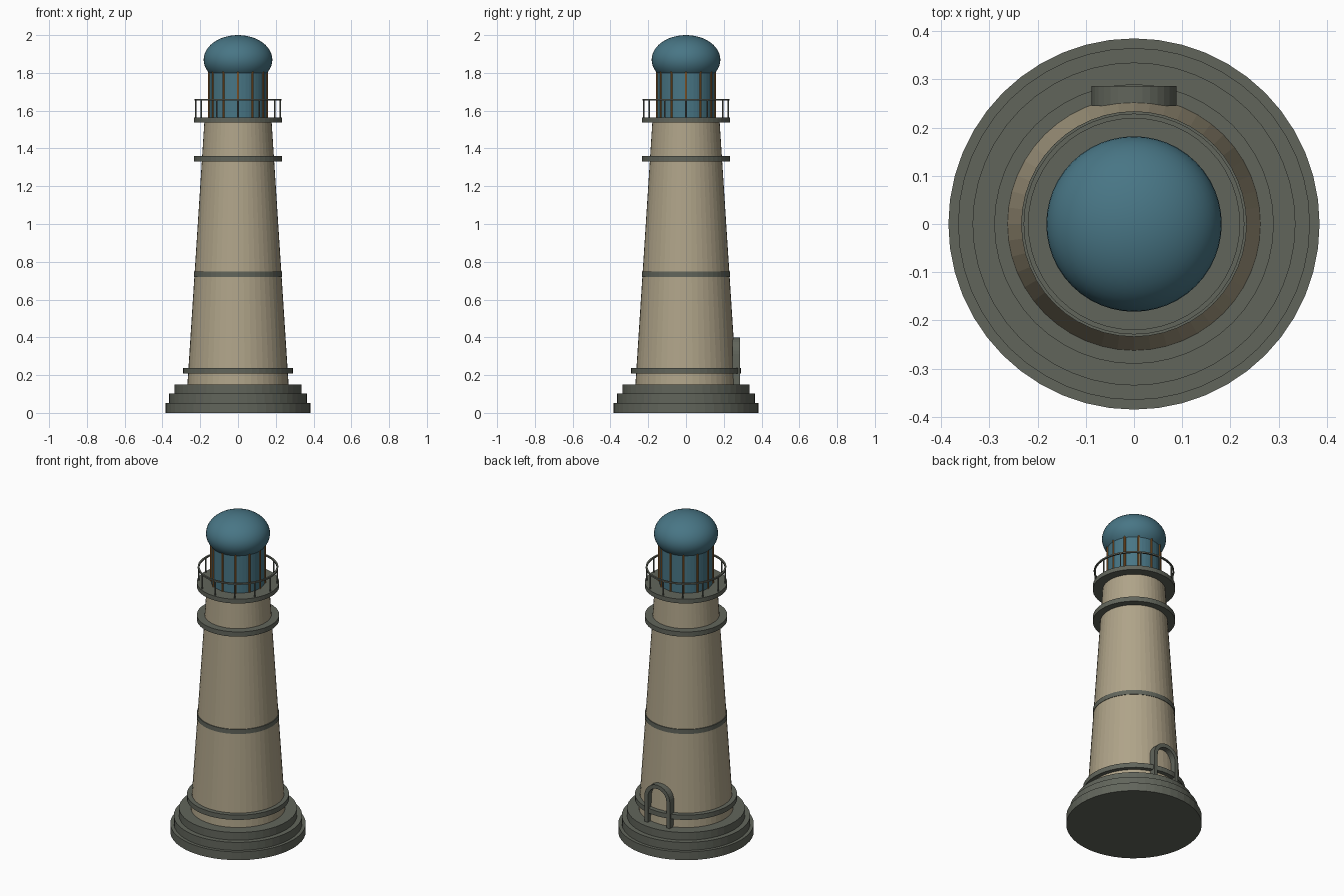
import bpy, bmesh, math
from mathutils import Matrix

if "Cube" in bpy.data.objects:
    bpy.data.objects.remove(bpy.data.objects["Cube"])


def material(name, rgb):
    m = bpy.data.materials.new(name)
    m.diffuse_color = (*rgb, 1)
    m.use_nodes = True
    m.node_tree.nodes["Principled BSDF"].inputs["Base Color"].default_value = m.diffuse_color
    return m


STONE = material("warm stone", (0.43, 0.37, 0.25))
GREY = material("dark grey stone", (0.12, 0.13, 0.105))
BLUE = material("teal blue", (0.065, 0.18, 0.235))
BRASS = material("brass brown", (0.34, 0.14, 0.03))
SIDES = 48


def finish(name, bm, mat, smooth=False):
    bmesh.ops.recalc_face_normals(bm, faces=bm.faces)
    for f in bm.faces:
        f.smooth = smooth
    me = bpy.data.meshes.new(name)
    bm.to_mesh(me)
    bm.free()
    me.materials.append(mat)
    ob = bpy.data.objects.new(name, me)
    bpy.context.collection.objects.link(ob)
    return ob


def add_cone(bm, r1, r2, z0, z1, x=0, y=0, sides=SIDES):
    bmesh.ops.create_cone(bm, cap_ends=True, segments=sides, radius1=r1, radius2=r2,
                          depth=z1 - z0, matrix=Matrix.Translation((x, y, (z0 + z1) / 2)))


def drum(name, r1, r2, z0, z1, mat):
    bm = bmesh.new()
    add_cone(bm, r1, r2, z0, z1)
    return finish(name, bm, mat)


def ring_of_posts(name, count, radius, post_r, z0, z1, mat):
    bm = bmesh.new()
    for i in range(count):
        a = math.tau * i / count
        add_cone(bm, post_r, post_r, z0, z1, radius * math.sin(a), radius * math.cos(a), 8)
    return finish(name, bm, mat)


# Stepped base
for i, (r, z) in enumerate([(0.385, 0.0), (0.365, 0.05), (0.335, 0.10)]):
    drum(f"base_step_{i + 1}", r, r, z, z + 0.052 if i < 2 else 0.15, GREY)

# Tapered tower and its bands
drum("tower", 0.268, 0.178, 0.148, 1.542, STONE)
for name, r, z0, z1 in [("lower_band", 0.29, 0.208, 0.238), ("middle_band", 0.234, 0.72, 0.748),
                        ("upper_band", 0.234, 1.33, 1.36), ("gallery_floor", 0.234, 1.538, 1.565)]:
    drum(name, r, r, z0, z1, GREY)

# Gallery railing
ring_of_posts("railing_posts", 12, 0.224, 0.004, 1.56, 1.658, GREY)
bm = bmesh.new()
loop = []
for i in range(SIDES):
    a = math.tau * i / SIDES
    loop.append([bm.verts.new((r * math.cos(a), r * math.sin(a), z))
                 for r, z in [(0.219, 1.653), (0.229, 1.653), (0.229, 1.662), (0.219, 1.662)]])
for i in range(SIDES):
    p, q = loop[i], loop[(i + 1) % SIDES]
    for j in range(4):
        k = (j + 1) % 4
        bm.faces.new((p[j], q[j], q[k], p[k]))
finish("railing_top", bm, GREY)

# Lantern room with glazing bars
drum("lantern_glass", 0.152, 0.152, 1.56, 1.82, BLUE)
ring_of_posts("lantern_bars", 12, 0.153, 0.006, 1.56, 1.815, BRASS)

# Dome: flattened sphere
bm = bmesh.new()
bmesh.ops.create_uvsphere(bm, u_segments=SIDES, v_segments=24, radius=1,
                          matrix=Matrix.Translation((0, 0, 1.87)) @ Matrix.Diagonal((0.182, 0.182, 0.13, 1)))
finish("dome", bm, BLUE, True)

# Arched door frame on the back, open in the middle
bm = bmesh.new()
path = [(1, 0.15)] + [(math.cos(math.pi * i / 16), None) for i in range(17)] + [(-1, 0.15)]
sections = []
for i, (c, z) in enumerate(path):
    s = math.sin(math.pi * (i - 1) / 16)
    sections.append([bm.verts.new((r * c, y, z if z else 0.312 + r * s))
                     for r, y in [(0.064, 0.245), (0.088, 0.245), (0.088, 0.286), (0.064, 0.286)]])
for p, q in zip(sections, sections[1:]):
    for j in range(4):
        k = (j + 1) % 4
        bm.faces.new((p[j], q[j], q[k], p[k]))
bm.faces.new(sections[0])
bm.faces.new(sections[-1])
finish("door_frame", bm, GREY)
